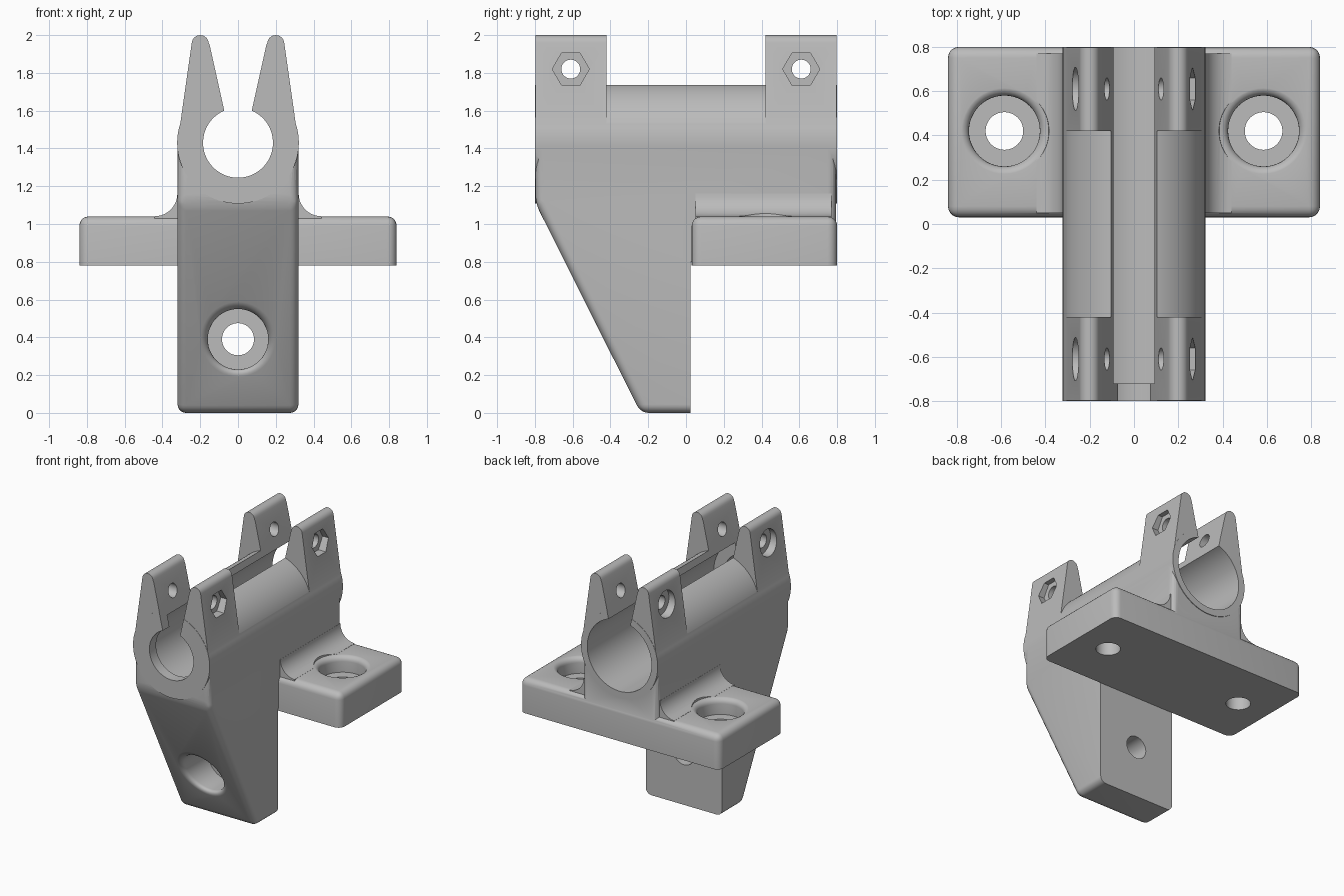
import bpy, bmesh
from math import sin, cos, pi, radians
from mathutils import Matrix, Vector

if "Cube" in bpy.data.objects:
    bpy.data.objects.remove(bpy.data.objects["Cube"])

grey = bpy.data.materials.new("plain_grey")
grey.use_nodes = True
GREY = (0.5, 0.5, 0.5, 1)
grey.diffuse_color = GREY
grey.node_tree.nodes["Principled BSDF"].inputs["Base Color"].default_value = GREY


def finish(name, bm):
    bmesh.ops.recalc_face_normals(bm, faces=bm.faces)
    mesh = bpy.data.meshes.new(name)
    bm.to_mesh(mesh)
    bm.free()
    mesh.materials.append(grey)
    obj = bpy.data.objects.new(name, mesh)
    bpy.context.collection.objects.link(obj)
    return obj


def arc(cx, cy, r, start, end, steps):
    angles = [radians(start + (end - start) * i / steps) for i in range(steps + 1)]
    return [(cx + r * cos(a), cy + r * sin(a)) for a in angles]


def circle(cx, cy, r, sides=64):
    return arc(cx, cy, r, 0, 360, sides)[:-1]


def prism(name, points, axis, lo, hi, bevel=0, rule=None):
    """Extrude a profile along an axis, optionally rounding edges chosen by a rule."""
    place = {"x": lambda p, t: (t, p[0], p[1]),
             "y": lambda p, t: (p[0], t, p[1]),
             "z": lambda p, t: (p[0], p[1], t)}[axis]
    bm = bmesh.new()
    ends = [[bm.verts.new(place(p, t)) for p in points] for t in (lo, hi)]
    for ring in ends:
        bm.faces.new(ring)
    for i in range(len(points)):
        j = (i + 1) % len(points)
        bm.faces.new((ends[0][i], ends[0][j], ends[1][j], ends[1][i]))
    if bevel:
        bmesh.ops.recalc_face_normals(bm, faces=bm.faces)
        edges = [e for e in bm.edges if rule(e.verts[0].co, e.verts[1].co)]
        bmesh.ops.bevel(bm, geom=edges, offset=bevel, segments=5, profile=0.5,
                        affect="EDGES", clamp_overlap=True)
    return finish(name, bm)


def pocket(name, matrix, bottom, floor, top, shear=0, sides=48):
    """Bolt hole, counterbore and rounded rim, sheared to suit a sloping face."""
    lip, rim = 0.04, 0.2
    rings = [(0.085, bottom, 0), (0.085, floor, 0), (0.16, floor, 0)]
    for i in range(6):
        a = pi / 2 * i / 5
        rings.append((rim - lip * cos(a), top - lip + lip * sin(a), shear))
    rings.append((rim + 0.01, top + 0.1, shear))
    bm = bmesh.new()
    loops = []
    for r, h, k in rings:
        loops.append([bm.verts.new((x, y, h + k * y)) for x, y in circle(0, 0, r, sides)])
    for a, b in zip(loops, loops[1:]):
        for i in range(sides):
            j = (i + 1) % sides
            bm.faces.new((a[i], a[j], b[j], b[i]))
    bm.faces.new(loops[0])
    bm.faces.new(loops[-1])
    bm.transform(matrix)
    return finish(name, bm)


def combine(target, other, operation):
    mod = target.modifiers.new(operation.lower(), "BOOLEAN")
    mod.operation = operation
    mod.solver = "EXACT"
    mod.object = other
    bpy.context.view_layer.objects.active = target
    bpy.ops.object.modifier_apply(modifier=mod.name)
    bpy.data.objects.remove(other)


AXIS = 1.43    # height of the clamp bore
WIDE = 0.32    # half width of the body

# Tapered body with a leg below
def body_edges(a, b):
    at_top = min(a.z, b.z) > AXIS - 0.01
    at_back = min(a.y, b.y) > 0.02 and min(a.z, b.z) < 0.81 and max(a.z, b.z) < 0.85
    return not (at_top or at_back)


side = [(-0.797, AXIS), (-0.797, 1.11), (-0.24, 0), (0.025, 0),
        (0.025, 0.8), (0.795, 0.8), (0.795, AXIS)]
bracket = prism("clamp_bracket", side, "x", -WIDE, WIDE, 0.045, body_edges)

# Barrel around the bore
combine(bracket, prism("barrel", circle(0, AXIS, WIDE + 0.002, 96), "y", -0.8, 0.8), "UNION")

# Mounting plate
plate_shape = [(-0.84, 0.03), (0.84, 0.03), (0.84, 0.8), (-0.84, 0.8)]
plate = prism("mounting_plate", plate_shape, "z", 0.78, 1.04, 0.05,
              lambda a, b: max(a.z, b.z) > 1)
combine(bracket, plate, "UNION")

for s in (-1, 1):
    # Concave blend between the plate and the body
    blend = [(0.3, 1.0), (0.441, 1.0)] + arc(0.441, 1.161, 0.12, 270, 180, 10) + [(0.3, 1.161)]
    combine(bracket, prism("blend", [(s * x, z) for x, z in blend], "y", 0.05, 0.77), "UNION")
    # Clamping ears at both ends
    ear = [(WIDE, AXIS)] + arc(0.2, 1.955, 0.045, 8, 172, 10) + [(0, 1.5)]
    for lo, hi in ((-0.798, -0.42), (0.42, 0.798)):
        combine(bracket, prism("ear", [(s * x, z) for x, z in ear], "y", lo, hi), "UNION")

# Bore, narrower front lip and the tapered slot
combine(bracket, prism("bore", circle(0, AXIS, 0.27, 96), "y", -0.72, 0.9), "DIFFERENCE")
combine(bracket, prism("lip_bore", circle(0, AXIS, 0.185, 96), "y", -0.9, 0), "DIFFERENCE")
slot = [(-0.035, AXIS), (0.035, AXIS), (0.184, 2.1), (-0.184, 2.1)]
combine(bracket, prism("slot", slot, "y", -0.9, 0.9), "DIFFERENCE")

# Ear bolts: through hole, hexagonal nut seat and round head seat
for y in (-0.61, 0.61):
    combine(bracket, prism("bolt", circle(y, 1.82, 0.05, 32), "x", -0.5, 0.5), "DIFFERENCE")
    combine(bracket, prism("nut_seat", circle(y, 1.82, 0.098, 6), "x", 0.215, 0.5), "DIFFERENCE")
    combine(bracket, prism("head_seat", circle(y, 1.82, 0.098, 40), "x", -0.5, -0.215), "DIFFERENCE")

# Mounting holes in the plate and in the sloping leg
for x in (-0.585, 0.585):
    spot = Matrix.Translation(Vector((x, 0.42, 0)))
    combine(bracket, pocket("plate_hole", spot, 0.7, 0.92, 1.041), "DIFFERENCE")
forward = Matrix.Translation(Vector((0, 0, 0.39))) @ Matrix.Rotation(pi / 2, 4, "X")
combine(bracket, pocket("leg_hole", forward, -0.1, 0.13, 0.436, 0.502), "DIFFERENCE")

# Smooth rounded faces, crisp corners
bpy.ops.object.select_all(action="DESELECT")
bracket.select_set(True)
bpy.context.view_layer.objects.active = bracket
bpy.ops.object.shade_smooth_by_angle(angle=radians(30))
